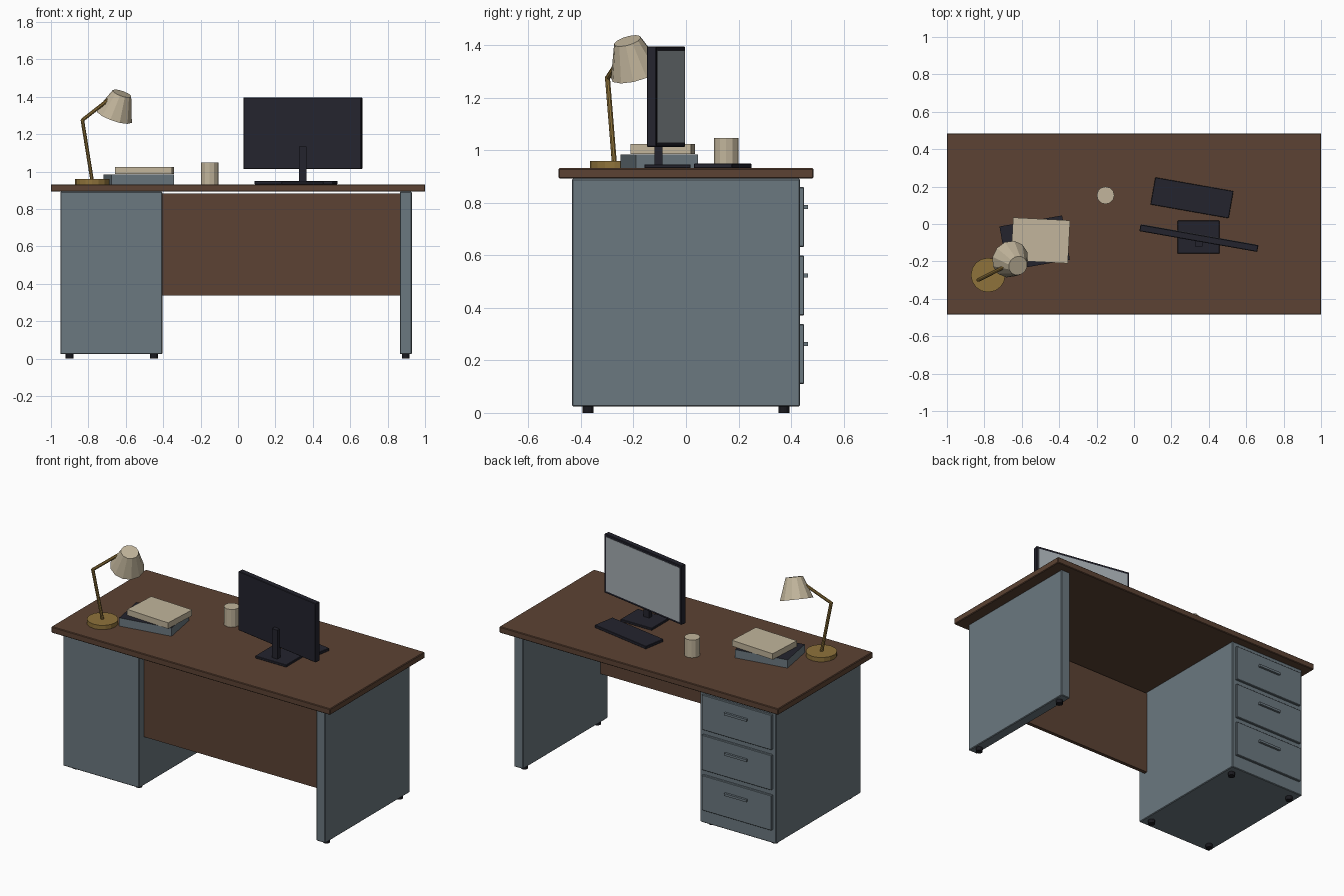
import bpy, bmesh, math
from mathutils import Vector, Matrix

cube = bpy.data.objects.get("Cube")
if cube:
    bpy.data.objects.remove(cube, do_unlink=True)


def linear(c):
    return c / 12.92 if c <= 0.04045 else ((c + 0.055) / 1.055) ** 2.4


def material(name, *srgb):
    m = bpy.data.materials.new(name)
    col = [linear(c) for c in srgb] + [1]
    m.diffuse_color = col
    m.use_nodes = True
    m.node_tree.nodes["Principled BSDF"].inputs["Base Color"].default_value = col
    return m


WOOD = material("walnut brown", 0.36, 0.26, 0.2)
STEEL = material("blue grey", 0.42, 0.47, 0.5)
DARK = material("dark navy", 0.14, 0.14, 0.18)
CREAM = material("cream", 0.76, 0.71, 0.61)
BRASS = material("brass", 0.56, 0.45, 0.23)
SCREEN = material("screen grey", 0.66, 0.69, 0.71)
RUBBER = material("rubber black", 0.1, 0.1, 0.12)


def finish(name, bm, mat):
    mesh = bpy.data.meshes.new(name)
    bm.to_mesh(mesh)
    bm.free()
    mesh.materials.append(mat)
    ob = bpy.data.objects.new(name, mesh)
    bpy.context.scene.collection.objects.link(ob)
    return ob


def box(name, mat, x, y, z, bevel=0, turn=0):
    """Box from (min, max) ranges, turned about its own upright axis in degrees."""
    bm = bmesh.new()
    bmesh.ops.create_cube(bm, size=1)
    size = [r[1] - r[0] for r in (x, y, z)]
    bmesh.ops.scale(bm, vec=size, verts=bm.verts)
    ob = finish(name, bm, mat)
    ob.location = [(r[0] + r[1]) / 2 for r in (x, y, z)]
    ob.rotation_euler.z = math.radians(turn)
    if bevel:
        mod = ob.modifiers.new("soft edge", "BEVEL")
        mod.width = bevel
        mod.segments = 1
    return ob


def around(c, size):
    return (c - size / 2, c + size / 2)


def rod(name, mat, start, end, r1, r2=None, sides=12):
    """Straight or tapered round part between two points."""
    a, b = Vector(start), Vector(end)
    axis = b - a
    bm = bmesh.new()
    bmesh.ops.create_cone(bm, cap_ends=True, segments=sides, radius1=r1,
                          radius2=r1 if r2 is None else r2, depth=axis.length)
    turn = axis.to_track_quat("Z", "Y").to_matrix().to_4x4()
    bmesh.ops.transform(bm, matrix=Matrix.Translation((a + b) / 2) @ turn, verts=bm.verts)
    return finish(name, bm, mat)


# Desk body
FLOOR, UNDER, TOP = 0.024, 0.892, 0.932
DEPTH = (-0.434, 0.434)
box("desktop", WOOD, (-1, 1), (-0.485, 0.485), (UNDER, TOP), 0.004)
box("drawer_cabinet", STEEL, (-0.95, -0.405), DEPTH, (FLOOR, UNDER), 0.004)
box("side_panel", STEEL, (0.865, 0.93), DEPTH, (FLOOR, UNDER), 0.004)
box("modesty_panel", WOOD, (-0.405, 0.865), (-0.385, -0.362), (0.338, 0.882))

# Drawers and their handles
for i in range(3):
    z = 0.746 - i * 0.261
    box(f"drawer_front_{i + 1}", STEEL, around(-0.677, 0.5), (0.432, 0.45), around(z, 0.228), 0.003)
    box(f"drawer_handle_{i + 1}", STEEL, around(-0.677, 0.16), (0.449, 0.464), around(z + 0.038, 0.015))

# Feet
for x in (-0.9, -0.45, 0.897):
    for y in (-0.373, 0.373):
        rod("foot", RUBBER, (x, y, 0), (x, y, FLOOR + 0.002), 0.021)

# Monitor, slightly turned
TURN = -10
box("monitor_base", DARK, around(0.345, 0.224), around(-0.07, 0.176), (TOP, 0.947), 0.002)
box("monitor_neck", DARK, around(0.347, 0.04), around(-0.105, 0.03), (0.94, 1.134))
box("monitor_body", DARK, around(0.347, 0.64), around(-0.076, 0.036), (1.013, 1.396), 0.003, TURN)
push = Matrix.Rotation(math.radians(TURN), 3, "Z") @ Vector((0, 0.018, 0))
box("monitor_screen", SCREEN, around(0.347 + push.x, 0.612), around(-0.076 + push.y, 0.004),
    (1.028, 1.38), 0, TURN)
box("keyboard", DARK, around(0.31, 0.424), around(0.14, 0.147), (TOP, 0.95), 0.002, TURN)

# Cup
rod("cup", CREAM, (-0.152, 0.153, TOP), (-0.152, 0.153, 1.047), 0.047)

# Books: the lower one has a dark cover on top
lower = box("lower_book", STEEL, around(-0.531, 0.34), around(-0.102, 0.24), (TOP, 0.985), 0, 10)
lower.data.materials.append(DARK)
for face in lower.data.polygons:
    face.material_index = 1 if face.normal.z > 0.5 else 0
box("upper_book", CREAM, around(-0.5, 0.305), around(-0.088, 0.23), (0.986, 1.024), 0, -3)

# Desk lamp
foot = Vector((-0.78, -0.273, TOP))
elbow = (-0.832, -0.299, 1.275)
rod("lamp_base", BRASS, foot, foot + Vector((0, 0, 0.028)), 0.092, sides=16)
rod("lamp_stem", BRASS, foot + Vector((0, 0, 0.02)), elbow, 0.01, sides=8)
rod("lamp_arm", BRASS, elbow, (-0.66, -0.212, 1.41), 0.01, sides=8)
bm = bmesh.new()
bmesh.ops.create_icosphere(bm, subdivisions=1, radius=0.011)
finish("lamp_joint", bm, BRASS).location = elbow
rod("lamp_shade", CREAM, (-0.662, -0.188, 1.297), (-0.62, -0.223, 1.417), 0.102, 0.053)
